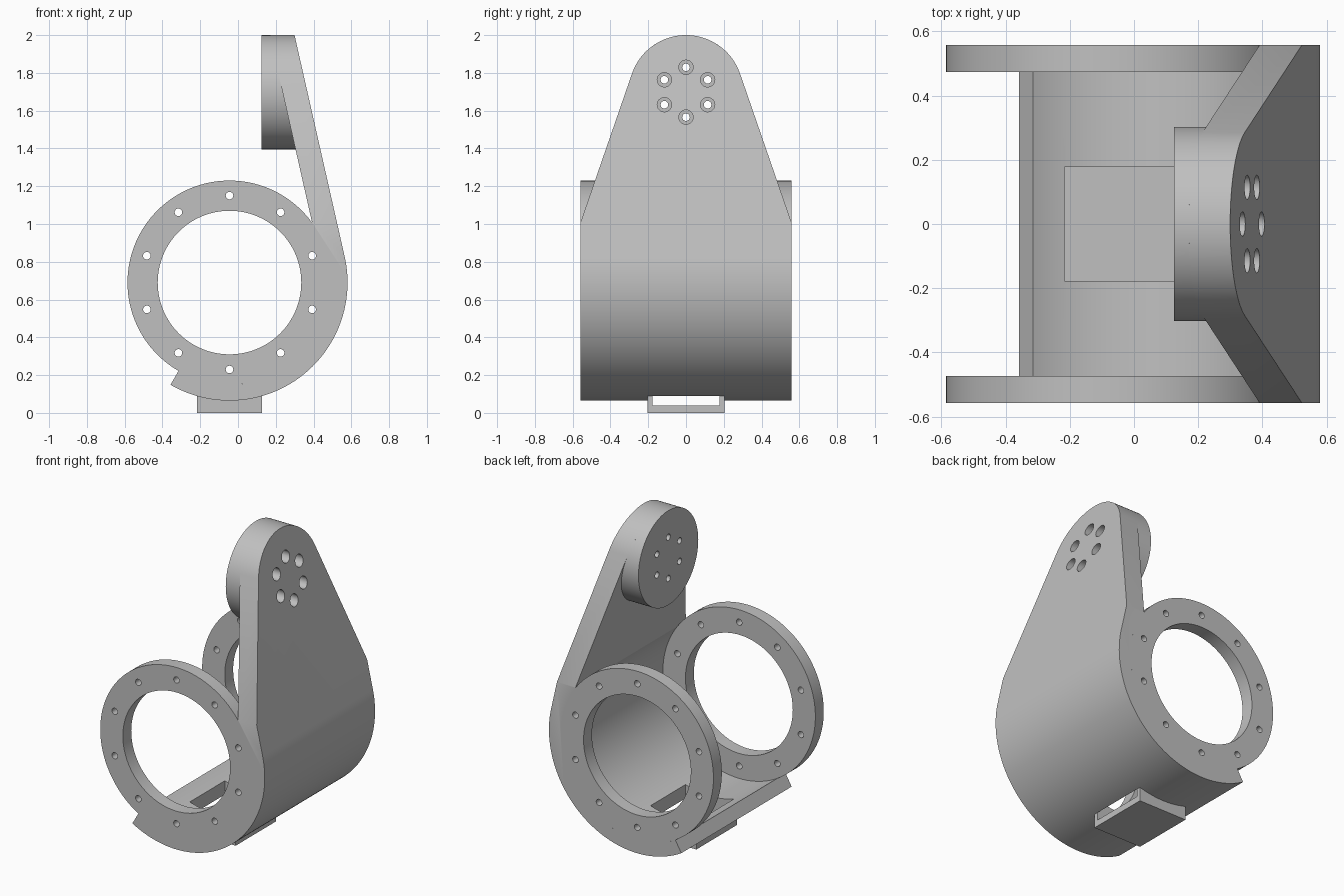
import bpy, bmesh, math
from mathutils import Vector

if "Cube" in bpy.data.objects:
    bpy.data.objects.remove(bpy.data.objects["Cube"], do_unlink=True)

grey = bpy.data.materials.new("light_grey")
grey.use_nodes = True
COLOUR = (0.53, 0.53, 0.53, 1)
grey.diffuse_color = COLOUR
grey.node_tree.nodes["Principled BSDF"].inputs["Base Color"].default_value = COLOUR

CX, CZ = -0.045, 0.69                 # axis of the round housing
R_OUT, R_MID, R_BORE = 0.625, 0.54, 0.38
HALF, FLANGE = 0.558, 0.085           # half width, flange thickness
BOSS_Z, BOSS_R, BOSS_X = 1.6975, 0.3025, 0.125
TILT = math.radians(12.75)            # lean of the arm
ARM_IN = 0.4965                       # axis to the arm's inner plane


def arc(cx, cy, r, a, b, n):
    """Points along an arc, angles in degrees."""
    angles = [math.radians(a + (b - a) * i / n) for i in range(n + 1)]
    return [(cx + r * math.cos(t), cy + r * math.sin(t)) for t in angles]


def circle(cx, cy, r, n=24):
    return arc(cx, cy, r, 0, 360, n)[:-1]


def prism(name, pts, axis, lo, hi):
    """Extrude an (x, z) profile along y, or a (y, z) profile along x."""
    bm = bmesh.new()
    place = (lambda p: (p[0], lo, p[1])) if axis == "y" else (lambda p: (lo, p[0], p[1]))
    face = bm.faces.new([bm.verts.new(place(p)) for p in pts])
    new = bmesh.ops.extrude_face_region(bm, geom=[face])["geom"]
    shift = Vector((0, hi - lo, 0)) if axis == "y" else Vector((hi - lo, 0, 0))
    bmesh.ops.translate(bm, vec=shift, verts=[g for g in new if isinstance(g, bmesh.types.BMVert)])
    bmesh.ops.recalc_face_normals(bm, faces=bm.faces)
    mesh = bpy.data.meshes.new(name)
    bm.to_mesh(mesh)
    bm.free()
    mesh.materials.append(grey)
    ob = bpy.data.objects.new(name, mesh)
    bpy.context.collection.objects.link(ob)
    return ob


def activate(ob):
    bpy.ops.object.select_all(action="DESELECT")
    ob.select_set(True)
    bpy.context.view_layer.objects.active = ob


def boolean(ob, cutter, operation="DIFFERENCE"):
    mod = ob.modifiers.new("cut", "BOOLEAN")
    mod.operation, mod.solver, mod.object = operation, "EXACT", cutter
    activate(ob)
    bpy.ops.object.modifier_apply(modifier=mod.name)


def plane_x(offset, z):
    """x on a plane parallel to the leaning arm."""
    return CX + (offset - (z - CZ) * math.sin(TILT)) / math.cos(TILT)


cutters = []

# Housing shell and leaning arm: one side profile
lean = math.degrees(TILT)
inner_end = lean + math.degrees(math.acos(ARM_IN / R_MID))
TOP = 2.1
profile = arc(CX, CZ, R_OUT, -120, lean, 80)
profile += [(plane_x(R_OUT, TOP), TOP), (plane_x(ARM_IN, TOP), TOP)]
profile += arc(CX, CZ, R_MID, inner_end, -120, 80)
body = prism("housing_and_arm", profile, "y", -HALF, HALF)

# Tapered, rounded outline of the arm
corner = Vector((HALF, 1.01))
d = corner - Vector((0, BOSS_Z))
tangent = math.degrees(math.atan2(d.y, d.x) + math.acos(BOSS_R / d.length))
arch = arc(0, BOSS_Z, BOSS_R, tangent, 180 - tangent, 64)
low = corner + (corner - Vector(arch[0])) * 0.2
outline = [(low.x, -0.2), tuple(low)] + arch + [(-low.x, low.y), (-low.x, -0.2)]
envelope = prism("arm_outline_cutter", outline, "x", -1, 1)
cutters.append(envelope)
boolean(body, envelope, "INTERSECT")

# Round boss, its back trimmed to the arm's inner plane
boss = prism("boss", circle(0, BOSS_Z, BOSS_R, 128), "x", BOSS_X, 1)
for v in boss.data.vertices:
    if v.co.x > 0.5:
        v.co.x = plane_x(ARM_IN + 0.003, v.co.z)

# Counterbored screw holes through arm and boss
for y, z in circle(0, BOSS_Z, 0.132, 12)[1::2]:
    for r, start in ((0.02, 0), (0.038, 0.2)):
        drill = prism("screw_cutter", circle(y, z, r), "x", start, 1)
        cutters.append(drill)
        boolean(body, drill)
        boolean(boss, drill)

# Slot through the housing floor and the strap bracket below it
SX, SY = 0.172, 0.177
slot = prism("slot_cutter", [(-SY, 0.03), (SY, 0.03), (SY, 0.3), (-SY, 0.3)], "x", CX - SX, CX + SX)
cutters.append(slot)
boolean(body, slot)
WY, FLOOR, RIM = 0.205, 0.04, 0.12
u_shape = [(-WY, 0), (WY, 0), (WY, RIM), (SY, RIM), (SY, FLOOR), (-SY, FLOOR), (-SY, RIM), (-WY, RIM)]
bracket = prism("strap_bracket", u_shape, "x", CX - SX, CX + SX)

# End flanges with a bore and ten bolt holes
parts = [body, boss, bracket]
bore = prism("bore_cutter", circle(CX, CZ, R_BORE, 128), "y", -1, 1)
bolts = [prism("bolt_cutter", circle(x, z, 0.02), "y", -1, 1)
         for x, z in circle(CX, CZ, 0.46, 20)[1::2]]
cutters += [bore] + bolts
for name, lo in (("front_flange", -HALF), ("back_flange", HALF - FLANGE)):
    flange = prism(name, circle(CX, CZ, R_MID, 216), "y", lo, lo + FLANGE)
    for cutter in [bore] + bolts:
        boolean(flange, cutter)
    parts.append(flange)

for c in cutters:
    bpy.data.objects.remove(c, do_unlink=True)
for ob in parts:
    activate(ob)
    bpy.ops.object.shade_smooth_by_angle(angle=math.radians(20))
